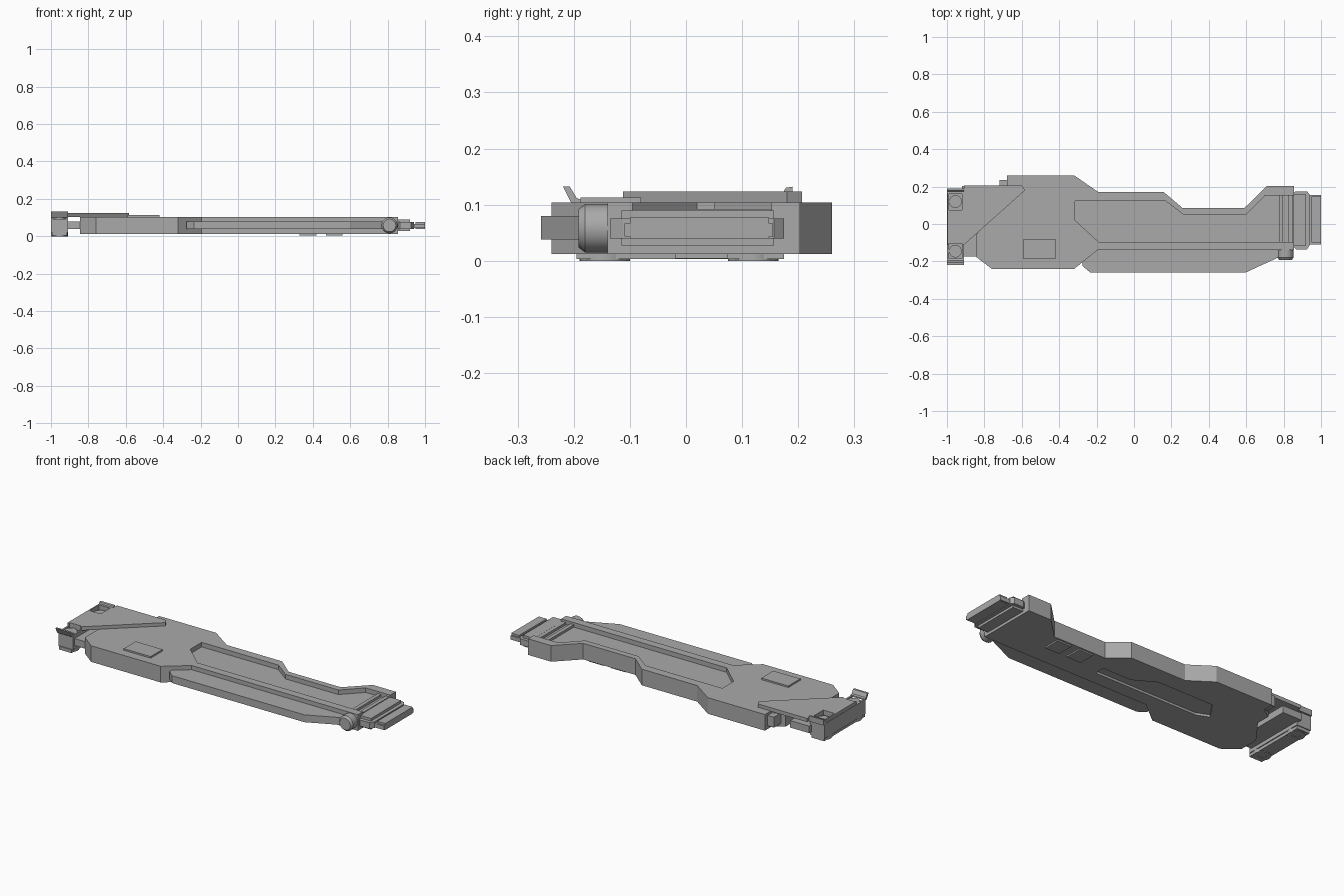
import bpy, bmesh, math
from mathutils import Matrix

grey = bpy.data.materials.new("plain grey")
grey.diffuse_color = (0.4, 0.4, 0.4, 1)


def finish(name, bm):
    bmesh.ops.recalc_face_normals(bm, faces=bm.faces)
    me = bpy.data.meshes.new(name)
    bm.to_mesh(me)
    bm.free()
    me.materials.append(grey)
    ob = bpy.data.objects.new(name, me)
    bpy.context.collection.objects.link(ob)
    return ob


def prism(name, pts, lo, hi, axis="z"):
    """Extrude an outline: xy along z, or yz along x, or xz along y."""
    put = {"z": lambda a, b, t: (a, b, t), "x": lambda a, b, t: (t, a, b),
           "y": lambda a, b, t: (a, t, b)}[axis]
    bm = bmesh.new()
    rings = [[bm.verts.new(put(a, b, t)) for a, b in pts] for t in (lo, hi)]
    for r in rings:
        bm.faces.new(r)
    n = len(pts)
    for i in range(n):
        j = (i + 1) % n
        bm.faces.new((rings[0][i], rings[0][j], rings[1][j], rings[1][i]))
    return finish(name, bm)


def box(name, x0, x1, y0, y1, z0, z1):
    return prism(name, [(x0, y0), (x1, y0), (x1, y1), (x0, y1)], z0, z1)


def cylinder(name, x, y, z, r, depth, axis="z", r2=None):
    bm = bmesh.new()
    m = Matrix.Translation((x, y, z))
    if axis == "y":
        m = m @ Matrix.Rotation(math.pi / 2, 4, "X")
    bmesh.ops.create_cone(bm, cap_ends=True, segments=20, radius1=r,
                          radius2=r if r2 is None else r2, depth=depth, matrix=m)
    ob = finish(name, bm)
    for f in ob.data.polygons:
        f.use_smooth = len(f.vertices) == 4
    return ob


def cut(ob, cutter):
    mod = ob.modifiers.new("cut", "BOOLEAN")
    mod.operation, mod.solver, mod.object = "DIFFERENCE", "EXACT", cutter
    bpy.context.view_layer.objects.active = ob
    bpy.ops.object.modifier_apply(modifier=mod.name)
    bpy.data.objects.remove(cutter)


# main body with its stepped outline
body = prism("body", [
    (-0.68, 0.26), (-0.32, 0.26), (-0.19, 0.17), (0.16, 0.17), (0.26, 0.085),
    (0.59, 0.085), (0.71, 0.203), (0.855, 0.203), (0.855, -0.14), (-0.195, -0.14),
    (-0.32, -0.24), (-0.76, -0.24), (-0.845, -0.175), (-0.845, -0.06),
    (-0.74, 0.08), (-0.74, 0.16), (-0.68, 0.20)], 0.012, 0.104)

# long recess on top, open at the right end
cut(body, prism("recess_cutter", [
    (-0.315, 0.122), (0.17, 0.122), (0.265, 0.05), (0.60, 0.05), (0.70, 0.152),
    (0.90, 0.152), (0.90, -0.095), (-0.19, -0.095), (-0.315, 0.02)], 0.078, 0.2))
# long shallow recess underneath
cut(body, prism("underside_cutter", [
    (-0.52, -0.03), (-0.45, 0.07), (-0.10, 0.07), (0.02, 0.0), (0.2, 0.0),
    (0.2, -0.06), (-0.45, -0.06)], -0.1, 0.025))

# lower side tray along the front
prism("side_tray", [(-0.27, -0.10), (-0.275, -0.225), (-0.235, -0.258), (0.60, -0.258),
                    (0.78, -0.175), (0.78, -0.10)], 0.038, 0.08)
box("side_nub", -0.72, -0.67, 0.15, 0.235, 0.03, 0.09)
box("raised_pad", -0.59, -0.42, -0.188, -0.08, 0.10, 0.113)

# blocks under the waist
for x in (0.33, 0.47):
    box("underside_block", x, x + 0.09, -0.02, 0.075, 0.004, 0.02)

# left end: wedge plate, mounting arm, end bar
wedge = prism("wedge_plate", [
    (-0.998, 0.175), (-0.91, 0.175), (-0.91, 0.207), (-0.60, 0.207), (-0.583, 0.18),
    (-0.91, -0.112), (-0.998, -0.112)], 0.102, 0.123)
box("mounting_arm", -0.92, -0.80, -0.175, 0.203, 0.04, 0.08)
end_bar = box("end_bar", -1.0, -0.91, -0.19, 0.18, 0.02, 0.104)
for y in (-0.145, 0.12):
    for part in (wedge, end_bar):
        cut(part, box("pocket_cutter", -0.99, -0.92, y - 0.045, y + 0.04, 0.092, 0.2))
    cylinder("pocket_stud", -0.955, y, 0.095, 0.034, 0.014)
    foot = cylinder("mounting_foot", -0.955, y, 0.012, 0.045, 0.024)
    cut(foot, box("slot_cutter", -0.975, -0.935, y - 0.015, y + 0.015, -0.1, 0.012))
box("foot_bar", -0.995, -0.915, -0.195, 0.175, 0.003, 0.022)

# hooked lips at both sides of the end bar
prism("front_hook", [(-0.185, 0.10), (-0.203, 0.10), (-0.219, 0.132), (-0.207, 0.132),
                     (-0.195, 0.112), (-0.185, 0.108)], -1.0, -0.91, "x")
prism("back_hook", [(0.165, 0.10), (0.19, 0.10), (0.19, 0.132), (0.178, 0.130),
                    (0.172, 0.12), (0.165, 0.12)], -1.0, -0.91, "x")

# right end: pivot pin with chamfered cap, cross ridges, connector
cylinder("pivot_pin", 0.81, -0.15, 0.058, 0.043, 0.06, "y")
cylinder("pivot_cap", 0.81, -0.186, 0.058, 0.043, 0.012, "y", 0.034)
for x in (0.775, 0.825):
    box("cross_ridge", x, x + 0.022, -0.095, 0.152, 0.07, 0.092)
prism("connector_base", [
    (0.84, -0.11), (0.865, -0.135), (0.925, -0.135), (0.94, -0.112),
    (0.94, 0.157), (0.925, 0.175), (0.865, 0.175), (0.84, 0.157)], 0.04, 0.075)
box("connector_rib", 0.85, 0.92, -0.115, 0.157, 0.027, 0.09)
box("connector_tongue", 0.91, 1.0, -0.11, 0.155, 0.043, 0.066)
box("connector_lip", 0.95, 1.0, -0.1, 0.148, 0.04, 0.077)
